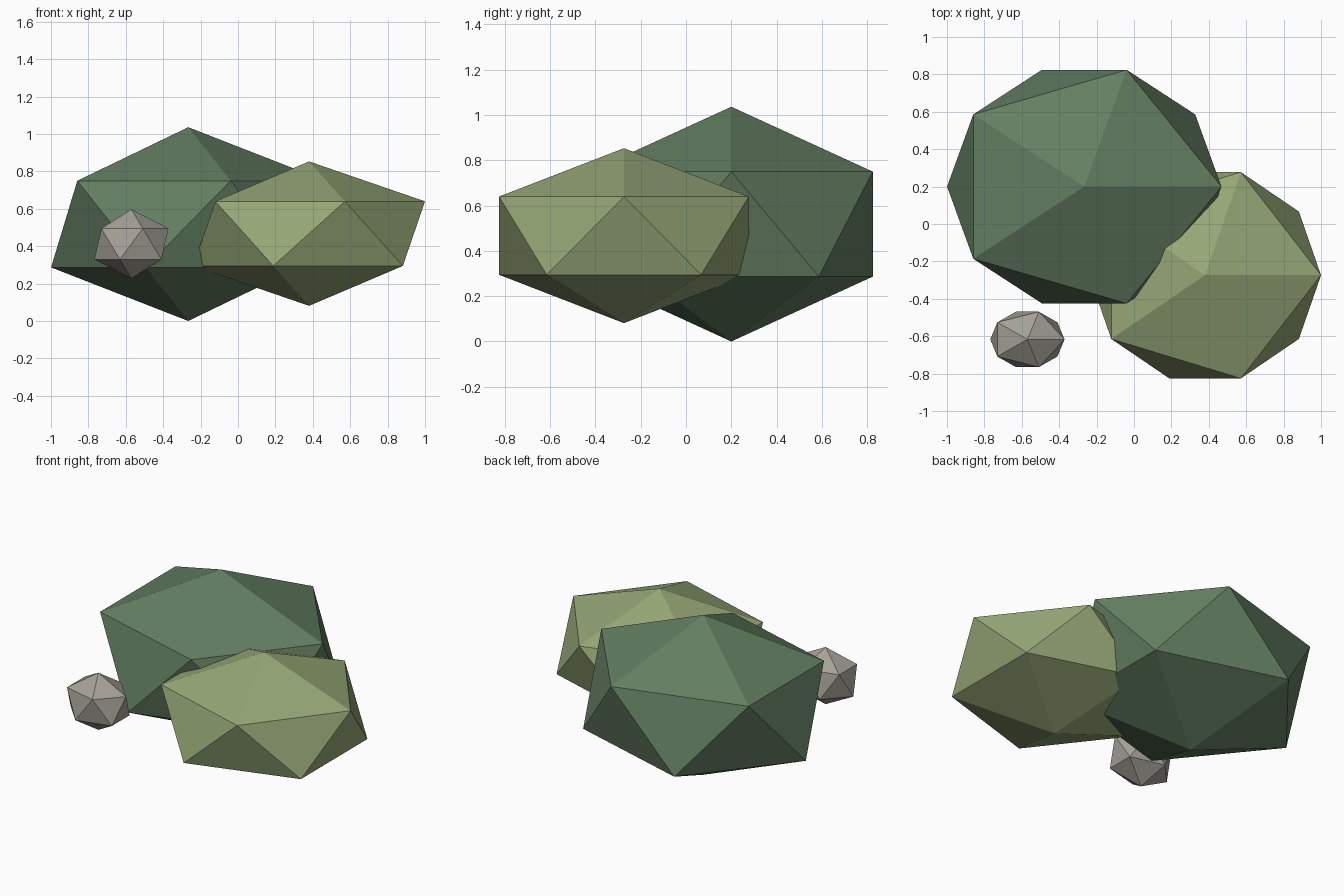
import bpy

if "Cube" in bpy.data.objects:
    bpy.data.objects.remove(bpy.data.objects["Cube"])


def material(name, rgb):
    m = bpy.data.materials.new(name)
    m.diffuse_color = (*rgb, 1.0)
    m.use_nodes = True
    m.node_tree.nodes["Principled BSDF"].inputs["Base Color"].default_value = m.diffuse_color
    return m


def blob(name, centre, radii, mat):
    # Stretched 20-sided ball, flat shaded
    bpy.ops.mesh.primitive_ico_sphere_add(subdivisions=1, radius=1, location=centre)
    ob = bpy.context.object
    ob.name = name
    ob.scale = radii
    bpy.ops.object.transform_apply(location=False, rotation=False, scale=True)
    bpy.ops.object.shade_flat()
    ob.data.materials.append(mat)
    return ob


# Large and small leafy clumps
blob("large_bush", (-0.266, 0.2, 0.518), (0.82, 0.734, 0.518),
     material("dark green", (0.125, 0.212, 0.121)))
blob("small_bush", (0.38, -0.274, 0.467), (0.693, 0.648, 0.386),
     material("olive green", (0.305, 0.385, 0.183)))

# Pebble in front
blob("pebble", (-0.57, -0.617, 0.412), (0.222, 0.174, 0.185),
     material("warm grey", (0.375, 0.355, 0.312)))
